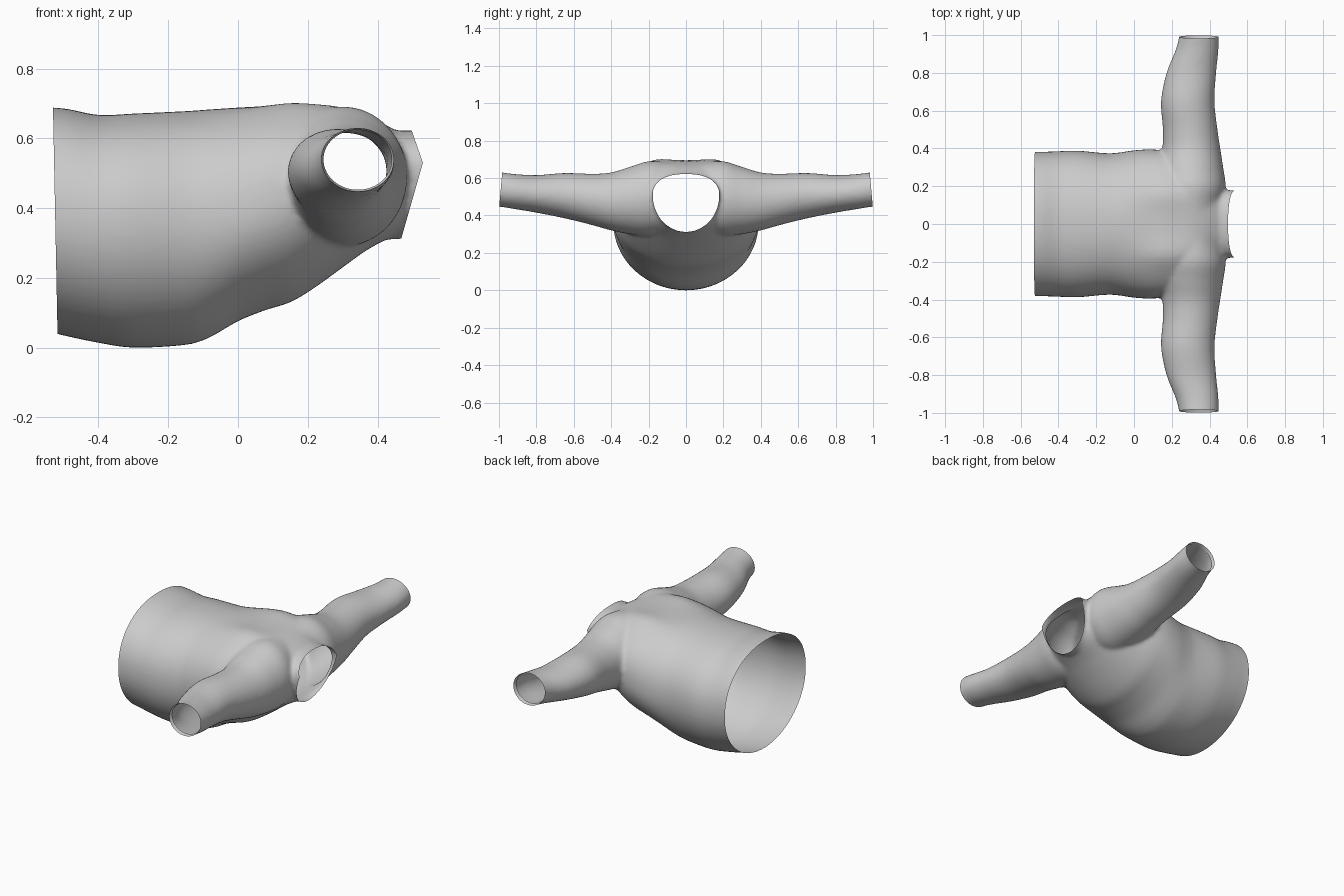
import bpy, bmesh, math
from mathutils import Vector

if "Cube" in bpy.data.objects:
    bpy.data.objects.remove(bpy.data.objects["Cube"])

N = 64


def smooth_rows(rows, k=5):
    """Catmull-Rom interpolation between station rows."""
    out = []
    for i in range(len(rows) - 1):
        a, b, c, d = (rows[max(0, min(len(rows) - 1, i + j))] for j in (-1, 0, 1, 2))
        for s in range(k):
            t = s / k
            out.append([0.5 * (2 * q + (r - p) * t + (2 * p - 5 * q + 4 * r - u) * t * t
                               + (3 * q - p - 3 * r + u) * t ** 3)
                        for p, q, r, u in zip(a, b, c, d)])
    return out + [list(rows[-1])]


def loft(name, rings):
    """Closed solid through a list of equal-length rings."""
    bm = bmesh.new()
    vs = [[bm.verts.new(p) for p in r] for r in rings]
    for r, q in zip(vs, vs[1:]):
        for i in range(N):
            j = (i + 1) % N
            bm.faces.new((r[i], r[j], q[j], q[i]))
    bm.faces.new(vs[0])
    bm.faces.new(vs[-1])
    bmesh.ops.recalc_face_normals(bm, faces=bm.faces)
    me = bpy.data.meshes.new(name)
    bm.to_mesh(me)
    bm.free()
    ob = bpy.data.objects.new(name, me)
    bpy.context.collection.objects.link(ob)
    return ob


def body_ring(x, w, b, m, t, e, bump):
    """Cross-section at x: half-width, bottom, widest height, top, top squareness, shoulder bump."""
    pts = []
    for i in range(N):
        a = 2 * math.pi * i / N
        c, s = math.cos(a), math.sin(a)
        if s >= 0:
            y = w * math.copysign(abs(c) ** (2 / e), c)
            z = m + (t - m) * s ** (2 / e) + bump * math.exp(-((abs(y) - .17) / .08) ** 2) * s
        else:
            y, z = w * c, m + (m - b) * s
        pts.append((x, y, z))
    return pts


def sleeve_ring(y, x0, x1, z0, z1):
    return [((x0 + x1) / 2 + (x1 - x0) / 2 * math.cos(2 * math.pi * i / N), y,
             (z0 + z1) / 2 + (z1 - z0) / 2 * math.sin(2 * math.pi * i / N)) for i in range(N)]


# torso: x, half-width, bottom, widest height, top, squareness, shoulder bump
torso_rows = [
    (-.60, .385, .060, .37, .690, 2.2, 0), (-.50, .382, .035, .37, .686, 2.2, 0),
    (-.40, .385, .014, .36, .667, 2.2, 0), (-.30, .388, .000, .36, .671, 2.2, 0),
    (-.15, .375, .008, .36, .678, 2.2, 0), (-.08, .378, .030, .37, .683, 2.2, 0),
    (.00, .390, .076, .38, .688, 2.3, .005), (.08, .395, .108, .40, .692, 2.4, .013),
    (.15, .390, .130, .42, .695, 2.4, .02), (.22, .375, .172, .44, .692, 2.4, .02),
    (.30, .350, .230, .46, .685, 2.3, .018), (.37, .310, .280, .47, .665, 2.2, .01),
    (.43, .250, .312, .48, .635, 2.1, 0), (.47, .190, .330, .48, .610, 2.0, 0)]
torso = loft("shirt", [body_ring(*r) for r in smooth_rows(torso_rows)])

# sleeves run through the shoulders: y, x range, z range
half = [(0, .12, .460, .31, .680), (.10, .12, .468, .30, .685), (.20, .12, .485, .29, .690),
        (.30, .13, .472, .30, .660), (.40, .15, .457, .32, .630), (.50, .153, .442, .348, .623),
        (.65, .143, .426, .385, .627), (.80, .172, .435, .415, .616), (.92, .220, .447, .435, .622),
        (1.0, .240, .448, .447, .632), (1.08, .250, .448, .450, .632)]
rows = [(-r[0],) + r[1:] for r in half[:0:-1]] + half
sleeves = loft("sleeve_helper", [sleeve_ring(*r) for r in smooth_rows(rows)])

# collar tube
collar_rows = [(.34, .16, .34, .50, .60, 2.2, 0), (.43, .175, .312, .50, .622, 2.2, 0),
               (.47, .178, .312, .51, .622, 2.3, 0), (.62, .178, .312, .51, .622, 2.3, 0)]
collar = loft("collar_helper", [body_ring(*r) for r in smooth_rows(collar_rows)])

# merge into one smooth skin
bpy.context.view_layer.objects.active = torso
torso.select_set(True)
for h in (sleeves, collar):
    m = torso.modifiers.new("join", 'BOOLEAN')
    m.operation, m.object, m.solver = 'UNION', h, 'EXACT'
m = torso.modifiers.new("skin", 'REMESH')
m.mode, m.voxel_size = 'VOXEL', .011
m = torso.modifiers.new("soften", 'SMOOTH')
m.factor, m.iterations = .5, 8
for m in list(torso.modifiers):
    bpy.ops.object.modifier_apply(modifier=m.name)
for h in (sleeves, collar):
    bpy.data.objects.remove(h)

# open the neck, waist and cuffs by trimming: point, outward direction
bm = bmesh.new()
bm.from_mesh(torso.data)
cuts = [((.53, 0, .53), (1, 0, -.286)), ((.53, 0, .53), (1, 0, .35)),
        ((-.53, 0, .68), (-1, 0, -.02))]
cuts += [((0, s * .999, .445), (0, s, .09)) for s in (1, -1)]
for co, no in cuts:
    bmesh.ops.bisect_plane(bm, geom=bm.verts[:] + bm.edges[:] + bm.faces[:], dist=1e-5,
                           plane_co=co, plane_no=Vector(no).normalized(), clear_outer=True)

# turned-in cuff hems
for s in (1, -1):
    rim = [e for e in bm.edges if e.is_boundary and all(v.co.y * s > .95 for v in e.verts)]
    new = bmesh.ops.extrude_edge_only(bm, edges=rim)["geom"]
    vs = [v for v in new if isinstance(v, bmesh.types.BMVert)]
    mid = sum((v.co for v in vs), Vector()) / len(vs)
    for v in vs:
        v.co = mid + (v.co - mid) * .94
        v.co.y -= s * .02
bm.to_mesh(torso.data)
bm.free()
bpy.ops.object.shade_smooth_by_angle(angle=math.radians(40))
